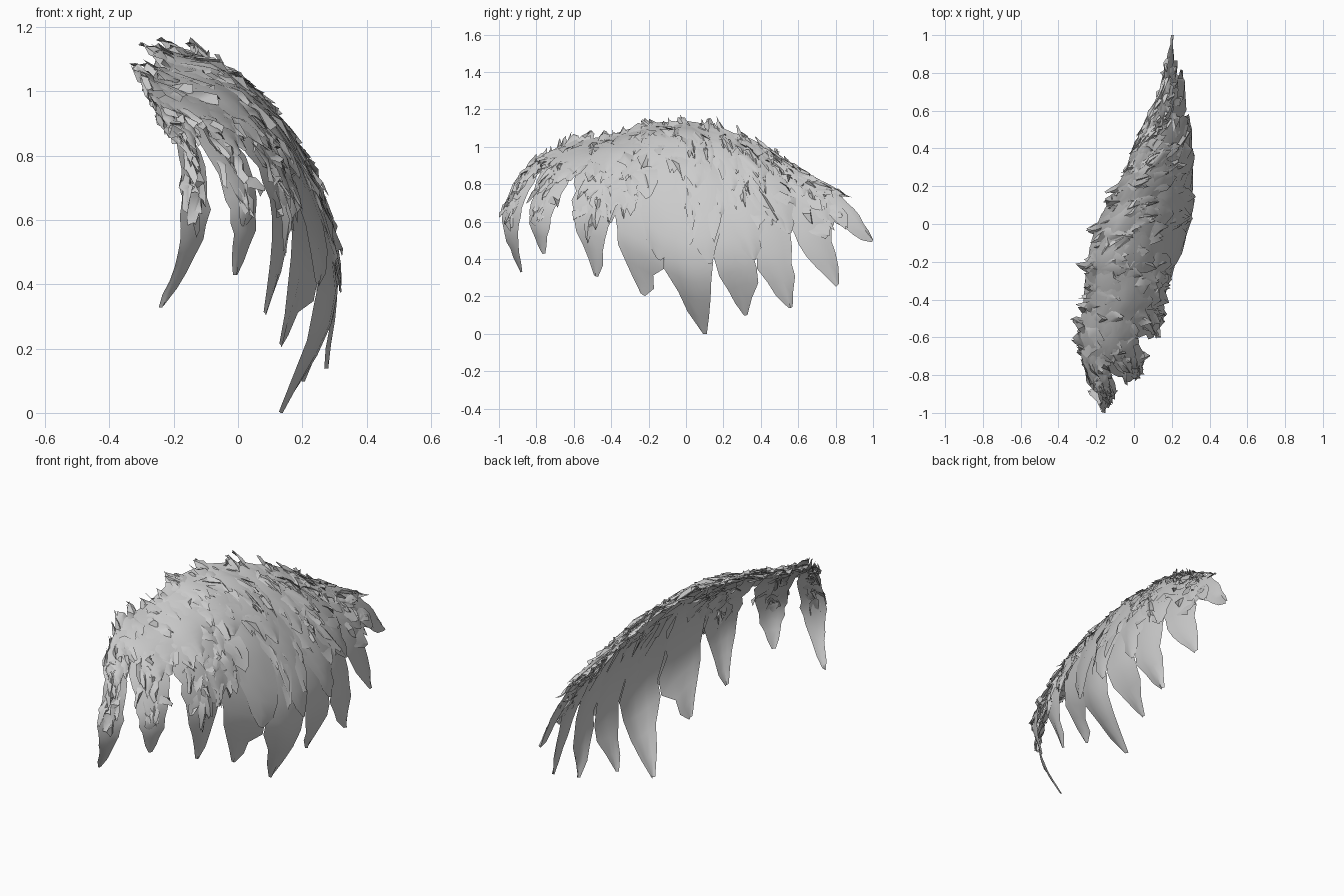
import bpy, bmesh, math, random
from mathutils import Vector

if "Cube" in bpy.data.objects:
    bpy.data.objects.remove(bpy.data.objects["Cube"])

random.seed(7)

# Guide strands fanning from the crown: root to tip
GUIDES = [
    [(-.26, -.79, .93), (-.17, -.87, .83), (-.14, -.93, .66), (-.16, -.93, .50), (-.24, -.88, .33)],
    [(-.29, -.62, 1.02), (-.12, -.69, .90), (-.01, -.75, .75), (.02, -.79, .60), (-.01, -.76, .43)],
    [(-.27, -.42, 1.05), (-.06, -.45, .96), (.08, -.48, .80), (.135, -.51, .58), (.08, -.48, .31)],
    [(-.25, -.22, 1.11), (-.04, -.22, 1.02), (.13, -.25, .80), (.19, -.28, .50), (.13, -.23, .21)],
    [(-.21, -.03, 1.13), (.00, .00, 1.03), (.20, .01, .75), (.295, .02, .35), (.13, .10, .00)],
    [(-.13, .13, 1.11), (.05, .17, .98), (.23, .22, .71), (.305, .26, .40), (.20, .32, .10)],
    [(-.05, .28, 1.06), (.09, .33, .94), (.235, .40, .71), (.30, .48, .42), (.27, .56, .14)],
    [(.00, .42, 1.00), (.10, .50, .89), (.20, .60, .71), (.255, .70, .50), (.25, .81, .26)],
    [(.06, .55, .91), (.12, .65, .84), (.16, .76, .76), (.19, .88, .64), (.20, 1.0, .50)],
]
GUIDES = [[Vector(p) for p in g] for g in GUIDES]
# Where the gap between neighbouring strands starts (0 root, 1 tip)
GAPS = [.5, .26, .40, .66, .76, .72, .80, .62, .66, .55]


def spline(pts, s):
    pts = [2 * pts[0] - pts[1]] + pts + [2 * pts[-1] - pts[-2]]
    i = max(0, min(len(pts) - 4, int(math.floor(s))))
    f = s - i
    a, b, c, d = pts[i:i + 4]
    if f < 0 or f > 1:
        return b + (c - b) * f if f < 0 else c + (c - b) * (f - 1)
    return .5 * (2 * b + (c - a) * f + (2 * a - 5 * b + 4 * c - d) * f ** 2
                 + (3 * b - a - 3 * c + d) * f ** 3)


def surf(u, t, lift=0):
    """Point on the curved shell: u across strands, t root to tip."""
    def at(u, t):
        return spline([spline(g, t * 4) for g in GUIDES], u)
    p = at(u, t)
    if lift:
        n = (at(u + .1, t) - at(u - .1, t)).cross(at(u, t + .04) - at(u, t - .04))
        n.normalize()
        p = p + n * (lift if n.x + n.z > 0 else -lift)
    return Vector((p.x, max(-1, min(1, p.y)), max(0, p.z)))


def finish(bm, name):
    me = bpy.data.meshes.new(name)
    bm.to_mesh(me)
    bm.free()
    ob = bpy.data.objects.new(name, me)
    bpy.context.collection.objects.link(ob)
    bpy.context.view_layer.objects.active = ob
    ob.select_set(True)
    bpy.ops.object.shade_smooth_by_angle(angle=math.radians(40))
    ob.select_set(False)


def grid_faces(bm, rows):
    for a, b in zip(rows, rows[1:]):
        for i in range(len(a) - 1):
            bm.faces.new((a[i], b[i], b[i + 1], a[i + 1]))


def side_width(t, gap, full, end):
    if t <= gap * end:
        return full
    return full * max(.02, (1 - t / end) / (1 - gap)) ** .65


def strand_layer(name, end, lift, shift, rough):
    bm = bmesh.new()
    for k in range(len(GUIDES)):
        rows, n = [], 15
        stop = 1
        if end < 1:  # upper layers stay short of the open gaps
            stop = min(end * random.uniform(.9, 1.1), GAPS[k + 1] + .05)
        left = .28 if k == 0 else .52
        right = .2 if k == len(GUIDES) - 1 else .52
        for j in range(n + 1):
            t = stop * j / n
            wl = side_width(t, GAPS[k], left, stop)
            wr = side_width(t, GAPS[k + 1], right, stop)
            if 2 < j < n:
                wl *= random.uniform(1 - rough, 1 + rough * .5)
                wr *= random.uniform(1 - rough, 1 + rough * .5)
            row = []
            for v in (-1, -.5, 0, .5, 1):
                u = k + shift + (wl if v < 0 else wr) * v
                u = max(-.33, min(8.25, u))
                h = lift * (.4 + j / n) + .008 * (1 - abs(v)) + random.uniform(-.003, .003)
                row.append(bm.verts.new(surf(u, t, h)))
            rows.append(row)
        grid_faces(bm, rows)
    finish(bm, name)


# Long strands that form the shell, then shorter overlapping layers
strand_layer("long_strands", 1, 0, 0, .22)
strand_layer("middle_strands", .72, .006, .45, .35)
strand_layer("short_strands", .45, .010, .2, .4)


# Ragged tufts, dense on the crown and the rear side
def tuft(bm, u, t, length, width):
    rows, lean = [], random.uniform(-.3, .3)
    for j in range(4):
        f = j / 3
        w = width * (.65, 1, .75, .15)[j]
        row = []
        for v in (-1, 0, 1):
            uu = u + lean * f + v * w * random.uniform(.6, 1.2)
            uu = max(-.33, min(8.3, uu))
            tt = t + length * f + random.uniform(-.025, .025)
            h = -.008 + .026 * f + random.uniform(-.014, .014) + .006 * (v == 0)
            row.append(bm.verts.new(surf(uu, tt, h)))
        rows.append(row)
    grid_faces(bm, rows)


bm = bmesh.new()
for i in range(190):
    u = random.uniform(-.1, 8.1)
    t = (.46 if 3.3 < u < 7 else .62) * random.random() ** 1.2
    length, width = random.uniform(.12, .22), random.uniform(.18, .36)
    if u < 2.6 and t + length > GAPS[int(u + 1)] + .05:
        u = round(u) + random.uniform(-.1, .1)   # keep the gaps open
        width = .16
    tuft(bm, u, t, length, width)
finish(bm, "surface_tufts")

# Spiky fringe along the crown edge, pointing up and back
bm = bmesh.new()
for i in range(36):
    u = -.1 + 8.2 * i / 35 + random.uniform(-.08, .08)
    tuft(bm, u, random.uniform(.06, .12), -random.uniform(.09, .16), random.uniform(.14, .28))
finish(bm, "crown_fringe")
